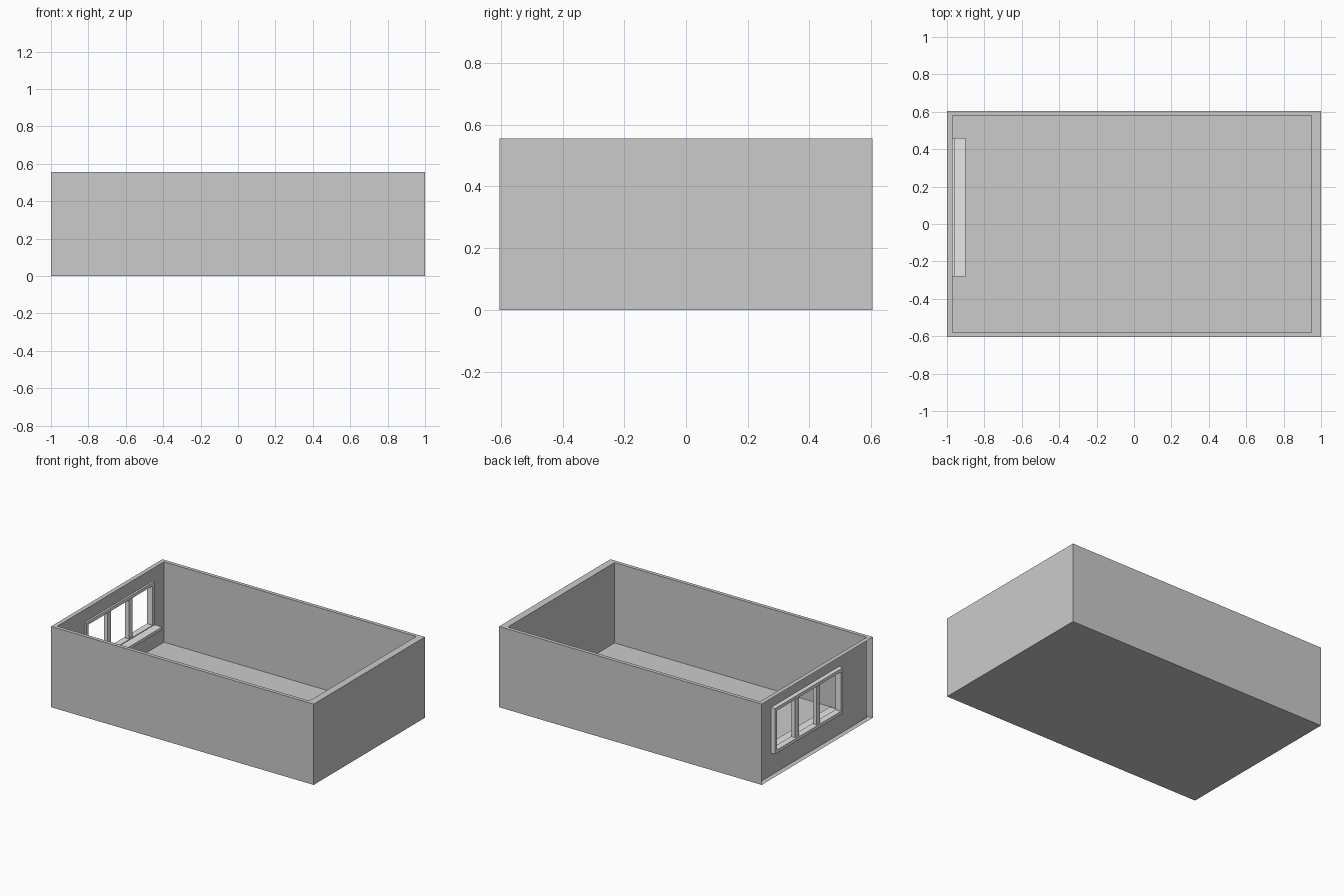
import bpy
import bmesh

cube = bpy.data.objects.get("Cube")
if cube:
    bpy.data.objects.remove(cube, do_unlink=True)


def make_material(name, value):
    mat = bpy.data.materials.new(name)
    mat.use_nodes = True
    color = (value, value, value, 1)
    mat.diffuse_color = color
    bsdf = mat.node_tree.nodes["Principled BSDF"]
    bsdf.inputs["Base Color"].default_value = color
    return mat


WALL = make_material("wall grey", 0.6)
TRIM = make_material("trim light grey", 0.8)


def finish(name, bm, mat):
    bmesh.ops.remove_doubles(bm, verts=bm.verts, dist=0.0001)
    bmesh.ops.recalc_face_normals(bm, faces=bm.faces)
    mesh = bpy.data.meshes.new(name)
    bm.to_mesh(mesh)
    bm.free()
    mesh.materials.append(mat)
    obj = bpy.data.objects.new(name, mesh)
    bpy.context.collection.objects.link(obj)
    return obj


def box(name, x, y, z, mat):
    bm = bmesh.new()
    bmesh.ops.create_cube(bm, size=1)
    for v in bm.verts:
        v.co = [lo + (hi - lo) * (c + 0.5) for c, (lo, hi) in zip(v.co, (x, y, z))]
    return finish(name, bm, mat)


def corners(u, v):
    return [(u[0], v[0]), (u[1], v[0]), (u[1], v[1]), (u[0], v[1])]


def face(bm, points):
    bm.faces.new([bm.verts.new(p) for p in points])


def band(bm, loop_a, loop_b):
    """Four quads joining two rectangular loops."""
    for i in range(4):
        j = (i + 1) % 4
        face(bm, [loop_a[i], loop_a[j], loop_b[j], loop_b[i]])


HEIGHT, FLOOR = 0.556, 0.003
OUT_X, OUT_Y = (-1, 1), (-0.605, 0.605)
IN_X, IN_Y = (-0.97, 0.95), (-0.58, 0.58)
WIN_Y, WIN_Z = (-0.28, 0.46), (0.155, 0.47)


def level(x, y, z):
    return [(a, b, z) for a, b in corners(x, y)]


# Hollow room shell: the outer skin is open at the window end
bm = bmesh.new()
outer_low, outer_top = level(OUT_X, OUT_Y, 0), level(OUT_X, OUT_Y, HEIGHT)
inner_low, inner_top = level(IN_X, IN_Y, FLOOR), level(IN_X, IN_Y, HEIGHT)
face(bm, outer_low)
face(bm, inner_low)
band(bm, outer_top, inner_top)
for i in range(3):
    face(bm, [outer_low[i], outer_low[i + 1], outer_top[i + 1], outer_top[i]])
    face(bm, [inner_low[i], inner_low[i + 1], inner_top[i + 1], inner_top[i]])

# Window wall with its opening
band(bm, [(IN_X[0], a, b) for a, b in corners(IN_Y, (FLOOR, HEIGHT))],
     [(IN_X[0], a, b) for a, b in corners(WIN_Y, WIN_Z)])
finish("room_shell", bm, WALL)

# Window surround
DEPTH = (-1, -0.957)
EDGE = 0.022
pane_y = (WIN_Y[0] + EDGE, WIN_Y[1] - EDGE)
pane_z = (WIN_Z[0] + EDGE, WIN_Z[1] - EDGE)
bm = bmesh.new()
loops = []
for x in DEPTH:
    loops.append([(x, a, b) for a, b in corners(WIN_Y, WIN_Z)])
    loops.append([(x, a, b) for a, b in corners(pane_y, pane_z)])
for a, b in ((0, 1), (0, 2), (1, 3), (2, 3)):
    band(bm, loops[a], loops[b])
finish("window_frame", bm, TRIM)

# Mullions between the three openings
third = (pane_y[1] - pane_y[0]) / 3
for i in (1, 2):
    mid = pane_y[0] + i * third
    box(f"window_mullion_{i}", (-0.99, -0.962), (mid - 0.02, mid + 0.02), pane_z, TRIM)

# Inside window sill
box("window_sill", (-0.957, -0.9), WIN_Y, (0.152, 0.172), TRIM)
